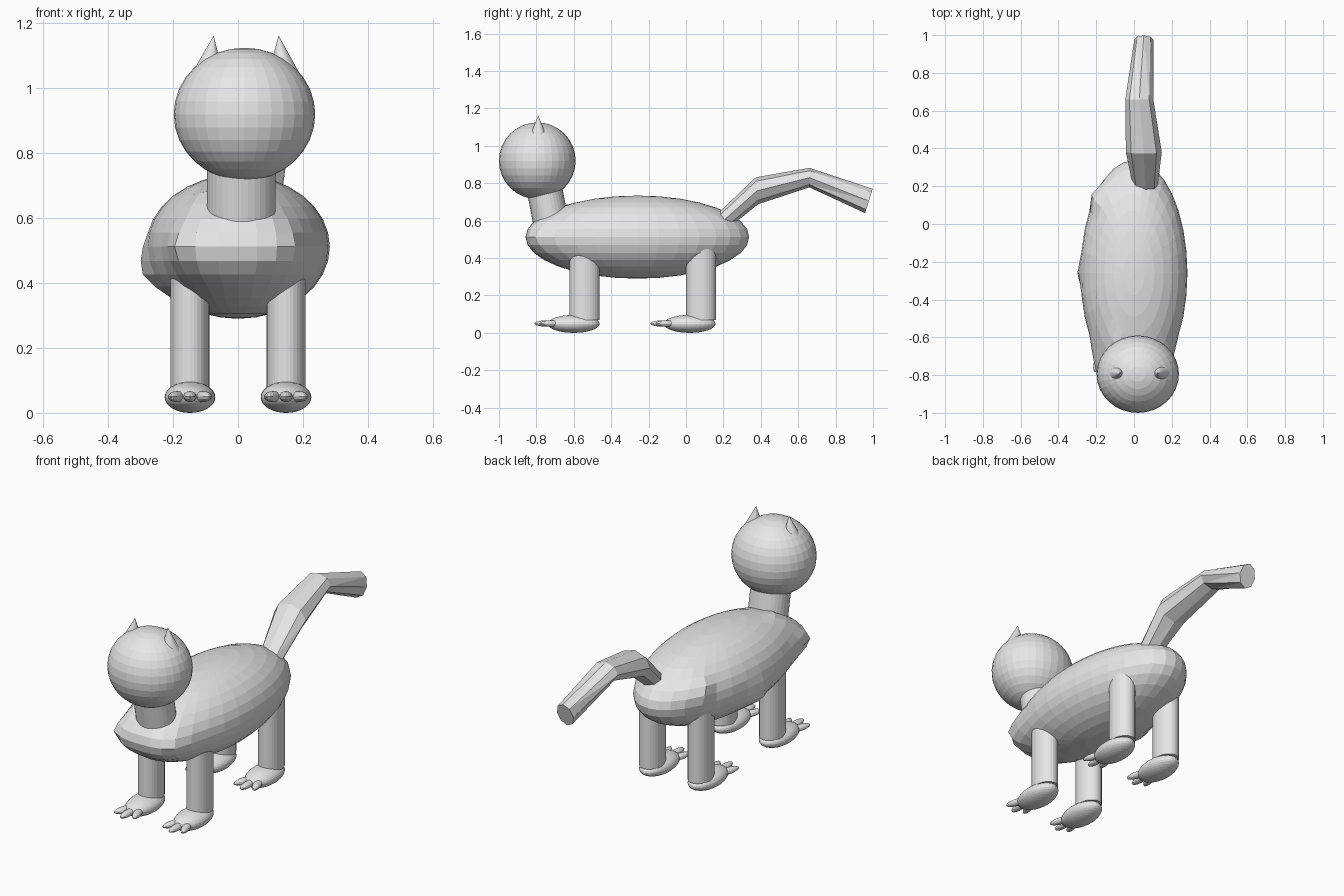
import bpy, bmesh, math
from mathutils import Vector, Matrix

cube = bpy.data.objects.get("Cube")
if cube:
    bpy.data.objects.remove(cube)

GREY = (0.8, 0.8, 0.8, 1)
grey = bpy.data.materials.new("plain grey")
grey.use_nodes = True
grey.diffuse_color = GREY
grey.node_tree.nodes["Principled BSDF"].inputs["Base Color"].default_value = GREY


def finish(name, bm):
    bmesh.ops.recalc_face_normals(bm, faces=bm.faces)
    mesh = bpy.data.meshes.new(name)
    bm.to_mesh(mesh)
    bm.free()
    mesh.materials.append(grey)
    obj = bpy.data.objects.new(name, mesh)
    bpy.context.collection.objects.link(obj)
    return obj


def ellipsoid(name, center, radii, turn=0, segments=32, rings=16, bumps=()):
    bm = bmesh.new()
    bmesh.ops.create_uvsphere(bm, u_segments=segments, v_segments=rings, radius=1)
    bm.transform(Matrix.Translation(center) @ Matrix.Rotation(turn, 4, "Z")
                 @ Matrix.Diagonal((*radii, 1)))
    # Soft pushes: place, offset, reach
    for place, offset, reach in bumps:
        for v in bm.verts:
            fall = 1 - (v.co - Vector(place)).length / reach
            if fall > 0:
                v.co += Vector(offset) * fall
    return finish(name, bm)


def cone(name, start, end, r1, r2, squash=1):
    start, end = Vector(start), Vector(end)
    axis = end - start
    bm = bmesh.new()
    bmesh.ops.create_cone(bm, cap_ends=True, segments=32, radius1=r1, radius2=r2,
                          depth=axis.length)
    bm.transform(Matrix.Translation((start + end) / 2)
                 @ axis.to_track_quat("Z", "Y").to_matrix().to_4x4())
    for v in bm.verts:
        v.co.y = (start.y + end.y) / 2 + (v.co.y - (start.y + end.y) / 2) * squash
    return finish(name, bm)


# Body with slightly uneven, hand-pushed surface
ellipsoid("body", (0, -0.26, 0.512), (0.283, 0.598, 0.222), bumps=[
    ((-0.15, -0.76, 0.51), (-0.04, -0.05, 0), 0.16),
    ((0.15, -0.76, 0.51), (0.02, -0.05, 0), 0.16),
    ((-0.26, -0.25, 0.43), (-0.035, 0, 0), 0.12),
    ((-0.18, 0.15, 0.58), (-0.04, 0, 0.02), 0.1),
    ((-0.1, -0.66, 0.66), (-0.01, 0, 0.02), 0.1),
])

# Neck, head and ears
cone("neck", (0.01, -0.71, 0.54), (0.01, -0.765, 0.8), 0.105, 0.105, 0.9)
ellipsoid("head", (0.02, -0.795, 0.92), (0.218, 0.205, 0.205))
for side, name in ((-1, "right"), (1, "left")):
    cone(name + "_ear", (0.024 + side * 0.116, -0.79, 1.04),
         (0.025 + side * 0.1, -0.79, 1.163), 0.05, 0)

# Legs, feet and splayed toes
for side, name in ((-1, "right"), (1, "left")):
    x = side * 0.148
    for end, leg_y, foot_y in (("front", -0.543, -0.6), ("back", 0.08, 0.02)):
        part = f"{end}_{name}_"
        cone(part + "leg", (x, leg_y, 0.07), (x, leg_y, 0.5), 0.06, 0.06, 1.32)
        ellipsoid(part + "foot", (x, foot_y, 0.048), (0.078, 0.138, 0.048))
        for toe in (-1, 0, 1):
            ellipsoid(f"{part}toe_{toe + 2}",
                      (x + toe * 0.04, foot_y - 0.145 + abs(toe) * 0.025, 0.05),
                      (0.021, 0.066, 0.017), turn=toe * 0.3, segments=16, rings=8)

# Low-poly tail: center, width, height and lean of each ring
rings = [((0.06, 0.2, 0.6), 0.065, 0.05, 1.0),
         ((0.052, 0.38, 0.76), 0.095, 0.072, 0.1),
         ((0.028, 0.66, 0.83), 0.074, 0.052, 0),
         ((0.052, 0.978, 0.705), 0.05, 0.068, -0.3)]
SIDES = 8
bm = bmesh.new()
loops = []
for center, wide, high, lean in rings:
    loop = []
    for i in range(SIDES):
        a = math.tau * i / SIDES
        offset = Vector((wide * math.cos(a), 0, high * math.sin(a)))
        offset.rotate(Matrix.Rotation(lean, 3, "X"))
        loop.append(bm.verts.new(Vector(center) + offset))
    loops.append(loop)
for a, b in zip(loops, loops[1:]):
    for i in range(SIDES):
        j = (i + 1) % SIDES
        bm.faces.new((a[i], a[j], b[j], b[i]))
bm.faces.new(loops[0])
bm.faces.new(loops[-1])
bmesh.ops.triangulate(bm, faces=bm.faces)
finish("tail", bm)
